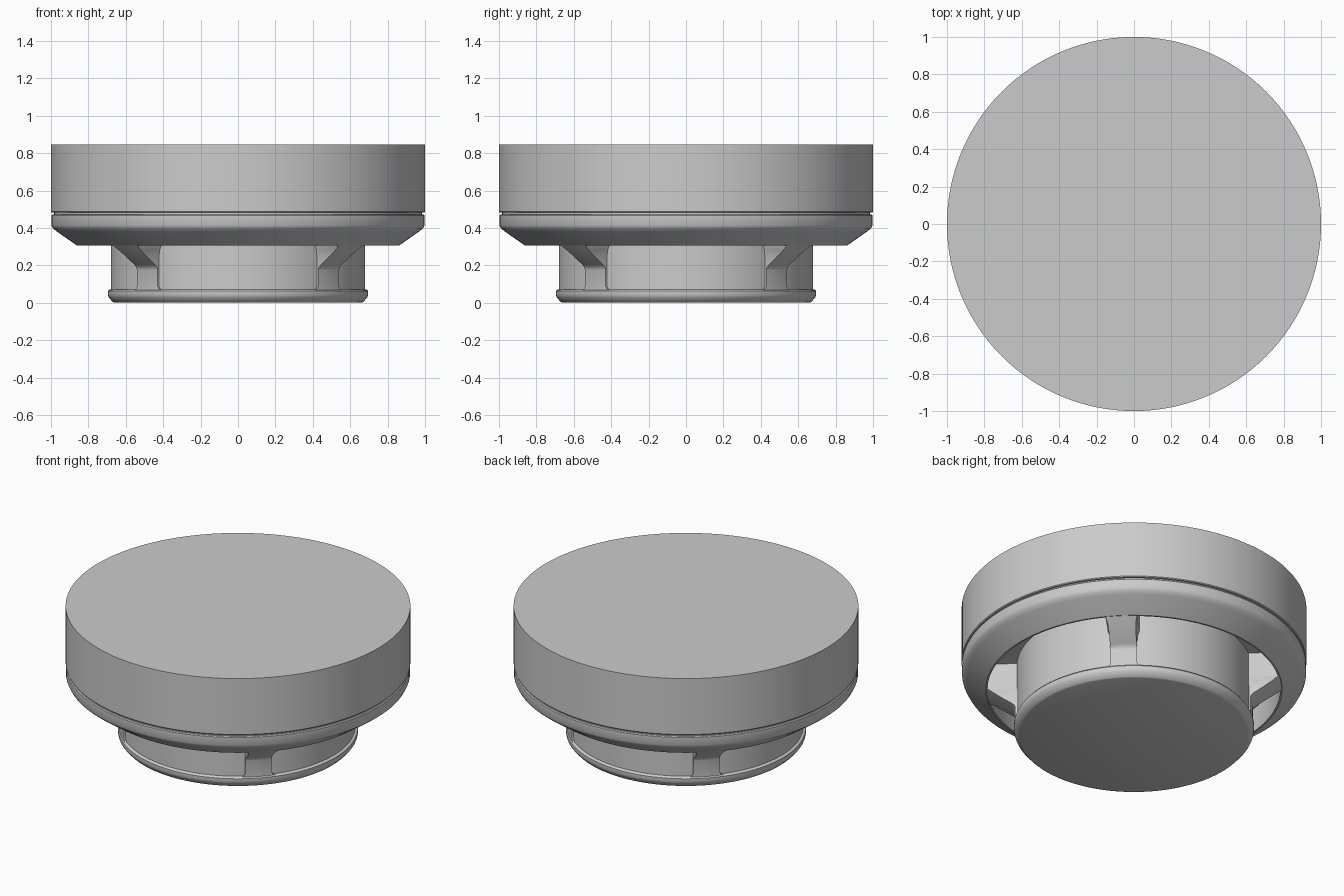
import bpy
import bmesh
import math
from mathutils import Matrix, Vector

cube = bpy.data.objects.get("Cube")
if cube:
    bpy.data.objects.remove(cube, do_unlink=True)

SEGMENTS = 128
GREY = (0.6, 0.6, 0.6, 1)
plastic = bpy.data.materials.new("grey plastic")
plastic.use_nodes = True
plastic.diffuse_color = GREY
plastic.node_tree.nodes["Principled BSDF"].inputs["Base Color"].default_value = GREY


def make_object(name, bm):
    bmesh.ops.remove_doubles(bm, verts=bm.verts, dist=1e-5)
    bmesh.ops.recalc_face_normals(bm, faces=bm.faces)
    mesh = bpy.data.meshes.new(name)
    bm.to_mesh(mesh)
    bm.free()
    mesh.materials.append(plastic)
    obj = bpy.data.objects.new(name, mesh)
    bpy.context.collection.objects.link(obj)
    return obj


def select(obj):
    bpy.ops.object.select_all(action="DESELECT")
    obj.select_set(True)
    bpy.context.view_layer.objects.active = obj


def smooth(obj):
    select(obj)
    bpy.ops.object.shade_smooth_by_angle(angle=math.radians(32))


def revolve(name, profile, closed=False):
    """Turn an (r, z) profile around the vertical axis."""
    bm = bmesh.new()
    verts = [bm.verts.new((r, 0, z)) for r, z in profile]
    pairs = list(zip(verts, verts[1:]))
    if closed:
        pairs.append((verts[-1], verts[0]))
    edges = [bm.edges.new(p) for p in pairs]
    bmesh.ops.spin(bm, geom=verts + edges, cent=(0, 0, 0), axis=(0, 0, 1),
                   angle=math.tau, steps=SEGMENTS, use_merge=False)
    return make_object(name, bm)


# Tall mounting base with the shadow-gap step at its lower edge
base = revolve("mounting_base", [(0, 0.46), (0.985, 0.46), (0.985, 0.482), (0.996, 0.482),
                                 (1, 0.487), (1, 0.845), (0, 0.845)])
smooth(base)

# Sloped skirt ring, open inside
skirt = revolve("skirt_ring", [(0.85, 0.305), (0.86, 0.305), (0.97, 0.382), (0.99, 0.398),
                               (0.998, 0.415), (0.998, 0.467), (0.993, 0.472),
                               (0.85, 0.472)], closed=True)
smooth(skirt)

# Inner chamber wall
chamber = revolve("chamber_wall", [(0, 0.05), (0.68, 0.05), (0.68, 0.465), (0, 0.465)])
smooth(chamber)

# Rounded bottom cap
cap = revolve("bottom_cap", [(0, 0), (0.66, 0), (0.67, 0.004), (0.692, 0.03), (0.696, 0.042),
                             (0.696, 0.062), (0.692, 0.068), (0.686, 0.071), (0, 0.071)])
smooth(cap)

# Ribs: a turned bracket section kept only inside a plate with flared ends
half_outline = [(0.1, 0.04), (0.1, 0.07), (0.085, 0.075), (0.078, 0.09),
                (0.078, 0.24), (0.082, 0.28), (0.092, 0.305), (0.092, 0.5)]
outline = half_outline + [(-w, z) for w, z in reversed(half_outline)]


def rib_plate(angle):
    bm = bmesh.new()
    face = bm.faces.new([bm.verts.new((0, w, z)) for w, z in outline])
    swept = bmesh.ops.extrude_face_region(bm, geom=[face])["geom"]
    bmesh.ops.translate(bm, vec=Vector((1.2, 0, 0)),
                        verts=[g for g in swept if isinstance(g, bmesh.types.BMVert)])
    bmesh.ops.transform(bm, matrix=Matrix.Rotation(angle, 4, "Z"), verts=bm.verts)
    return make_object("rib_cutter", bm)


for side in ("front_left", "back_left", "back_right", "front_right"):
    angle = math.atan2(-1 if "front" in side else 1, 1 if "left" in side else -1)
    rib = revolve("rib_" + side, [(0.66, 0.06), (0.69, 0.06), (0.69, 0.175), (0.695, 0.19),
                                  (0.71, 0.203), (0.855, 0.303), (0.9, 0.36), (0.9, 0.465),
                                  (0.66, 0.465)], closed=True)
    plate = rib_plate(angle)
    plate.hide_render = True
    mod = rib.modifiers.new("keep_rib", "BOOLEAN")
    mod.operation = "INTERSECT"
    mod.solver = "EXACT"
    mod.object = plate
    select(rib)
    bpy.ops.object.modifier_apply(modifier=mod.name)
    bpy.data.objects.remove(plate, do_unlink=True)
    smooth(rib)
